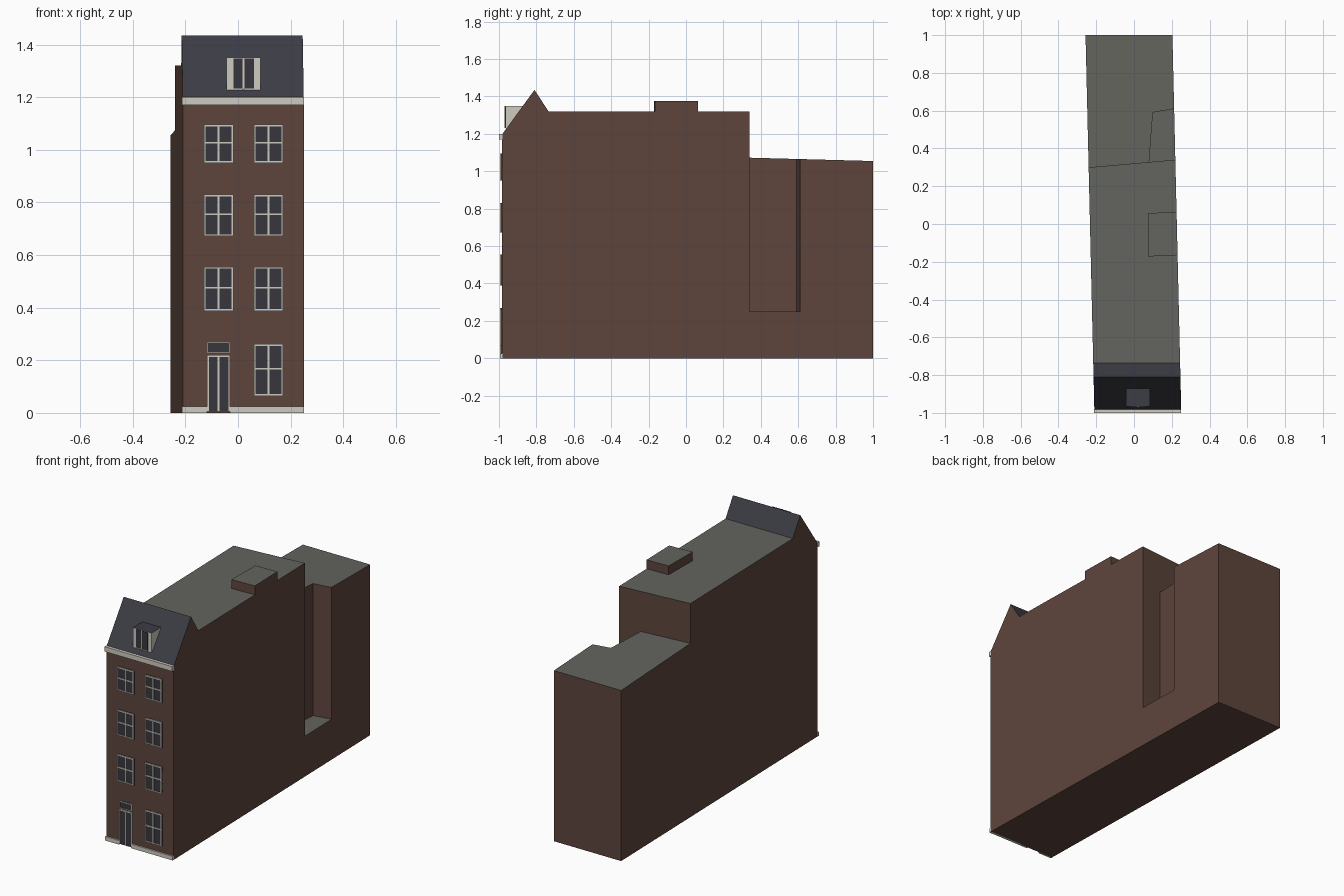
import bpy
import bmesh
from mathutils import Vector

cube = bpy.data.objects.get("Cube")
if cube:
    bpy.data.objects.remove(cube, do_unlink=True)


def material(name, rgb):
    m = bpy.data.materials.new(name)
    m.use_nodes = True
    m.diffuse_color = (*rgb, 1)
    m.node_tree.nodes["Principled BSDF"].inputs["Base Color"].default_value = (*rgb, 1)
    return m


MATS = [
    material("brown brick", (0.112, 0.060, 0.046)),
    material("flat roof grey", (0.125, 0.128, 0.112)),
    material("dark slate", (0.045, 0.045, 0.058)),
    material("cream trim", (0.62, 0.60, 0.53)),
    material("dark glass", (0.038, 0.037, 0.049)),
]
BRICK, ROOF, SLATE, CREAM, GLASS = range(len(MATS))
WALL = -0.985      # plane of the front wall
ROOF_Z = 1.32      # height of the main flat roof


def finish(name, bm, rule=None):
    bmesh.ops.recalc_face_normals(bm, faces=bm.faces)
    if rule:
        for f in bm.faces:
            f.normal_update()
            f.material_index = rule(f.normal)
    me = bpy.data.meshes.new(name)
    bm.to_mesh(me)
    bm.free()
    for m in MATS:
        me.materials.append(m)
    ob = bpy.data.objects.new(name, me)
    bpy.context.collection.objects.link(ob)
    return ob


def loft(name, ring_a, ring_b, rule):
    """Solid between two matching outlines."""
    bm = bmesh.new()
    a = [bm.verts.new(p) for p in ring_a]
    b = [bm.verts.new(p) for p in ring_b]
    bm.faces.new(a)
    bm.faces.new(b)
    for i in range(len(a)):
        j = (i + 1) % len(a)
        bm.faces.new((a[i], a[j], b[j], b[i]))
    return finish(name, bm, rule)


def add_box(bm, x0, x1, y0, y1, z0, z1, mat):
    verts = bmesh.ops.create_cube(bm, size=1)["verts"]
    for v in verts:
        v.co = Vector(((x0 + x1) / 2 + v.co.x * (x1 - x0),
                       (y0 + y1) / 2 + v.co.y * (y1 - y0),
                       (z0 + z1) / 2 + v.co.z * (z1 - z0)))
    for f in {f for v in verts for f in v.link_faces}:
        f.material_index = mat


def house_rule(n):
    if n.z > 0.95:
        return ROOF
    return SLATE if n.z > 0.2 else BRICK


def lean(y):
    """Sideways drift of the slightly skewed plot."""
    return -0.0235 * (y - WALL)


def left(y):
    return -0.21 + lean(y)


def right(y):
    return 0.25 + lean(y)


# Main house: side profile with the pitched front roof, lofted across the plot
def house_profile(side, back):
    pts = [(WALL, 0), (WALL, 1.195), (-0.81, 1.435), (-0.735, ROOF_Z), (back, ROOF_Z), (back, 0)]
    return [(side(y), y, z) for y, z in pts]


loft("main_house", house_profile(left, 0.30), house_profile(right, 0.34), house_rule)


# Rear wing with a light well on the left side
def prism(name, plan, bottom, top):
    loft(name, [(x, y, bottom) for x, y in plan], [(x, y, top(y)) for x, y in plan], house_rule)


back_corners = [(right(1), 1), (left(1), 1)]
house_corners = [(left(0.30), 0.30), (right(0.34), 0.34)]
prism("rear_base", house_corners + back_corners, 0, lambda y: 0.25)
well = [(0.08, 0.3276), (0.10, 0.59), (right(0.61), 0.61)]
prism("rear_wing", house_corners[:1] + well + back_corners, 0.25,
      lambda y: 1.073 - 0.027 * (y - 0.32))

# Stair hatch on the flat roof
prism("roof_hatch", [(0.075, -0.172), (right(-0.165), -0.165), (right(0.063), 0.063), (0.078, 0.058)],
      ROOF_Z - 0.01, lambda y: 1.375)

# Cornice and plinth, the plinth broken by the door
bm = bmesh.new()
add_box(bm, -0.212, 0.25, -1.0, WALL + 0.005, 1.17, 1.2, CREAM)
finish("cornice", bm)
DOOR_L, DOOR_R = -0.118, -0.03
bm = bmesh.new()
for x0, x1 in ((-0.212, DOOR_L), (DOOR_R, 0.25)):
    add_box(bm, x0, x1, -0.995, WALL + 0.005, 0, 0.025, CREAM)
finish("plinth", bm)


def window(name, x0, x1, z0, z1, bar=0.007, mullion=True, transom=True, sill=True, wall=WALL):
    """Glass plate with raised frame bars."""
    bm = bmesh.new()
    add_box(bm, x0, x1, wall - 0.004, wall + 0.002, z0, z1, GLASS)
    xm, zm, h = (x0 + x1) / 2, (z0 + z1) / 2 + 0.004, bar / 2
    bars = [(x0, x0 + bar, z0, z1), (x1 - bar, x1, z0, z1), (x0, x1, z1 - bar, z1)]
    if sill:
        bars.append((x0, x1, z0, z0 + bar))
    if mullion:
        bars.append((xm - h, xm + h, z0, z1))
    if transom:
        bars.append((x0, x1, zm - h, zm + h))
    for a, b, c, d in bars:
        add_box(bm, a, b, wall - 0.009, wall, c, d, CREAM)
    finish(name, bm)


# Windows in two columns; the door takes the ground floor on one side
floors = [(0.065, 0.262), (0.388, 0.555), (0.672, 0.83), (0.95, 1.096)]
for i, (z0, z1) in enumerate(floors):
    window(f"left_window_{i}", 0.06, 0.172, z0, z1)
    if i:
        window(f"right_window_{i}", -0.13, -0.018, z0, z1)
window("front_door", DOOR_L, DOOR_R, 0.006, 0.22, transom=False, sill=False)
window("door_fanlight", DOOR_L, DOOR_R, 0.225, 0.27, bar=0.004, mullion=False, transom=False)


# Dormer: wedge let into the front slope, slate on top
DORMER = -0.965
def dormer_profile(x):
    return [(x, DORMER, 1.228), (x, DORMER, 1.35), (x, -0.865, 1.35), (x, -0.94, 1.228)]


loft("dormer", dormer_profile(-0.043), dormer_profile(0.085),
     lambda n: SLATE if n.z > 0.9 else CREAM)
bm = bmesh.new()
add_box(bm, -0.018, 0.06, DORMER - 0.003, DORMER + 0.002, 1.234, 1.347, GLASS)
add_box(bm, 0.018, 0.024, DORMER - 0.006, DORMER, 1.23, 1.35, CREAM)
finish("dormer_window", bm)
